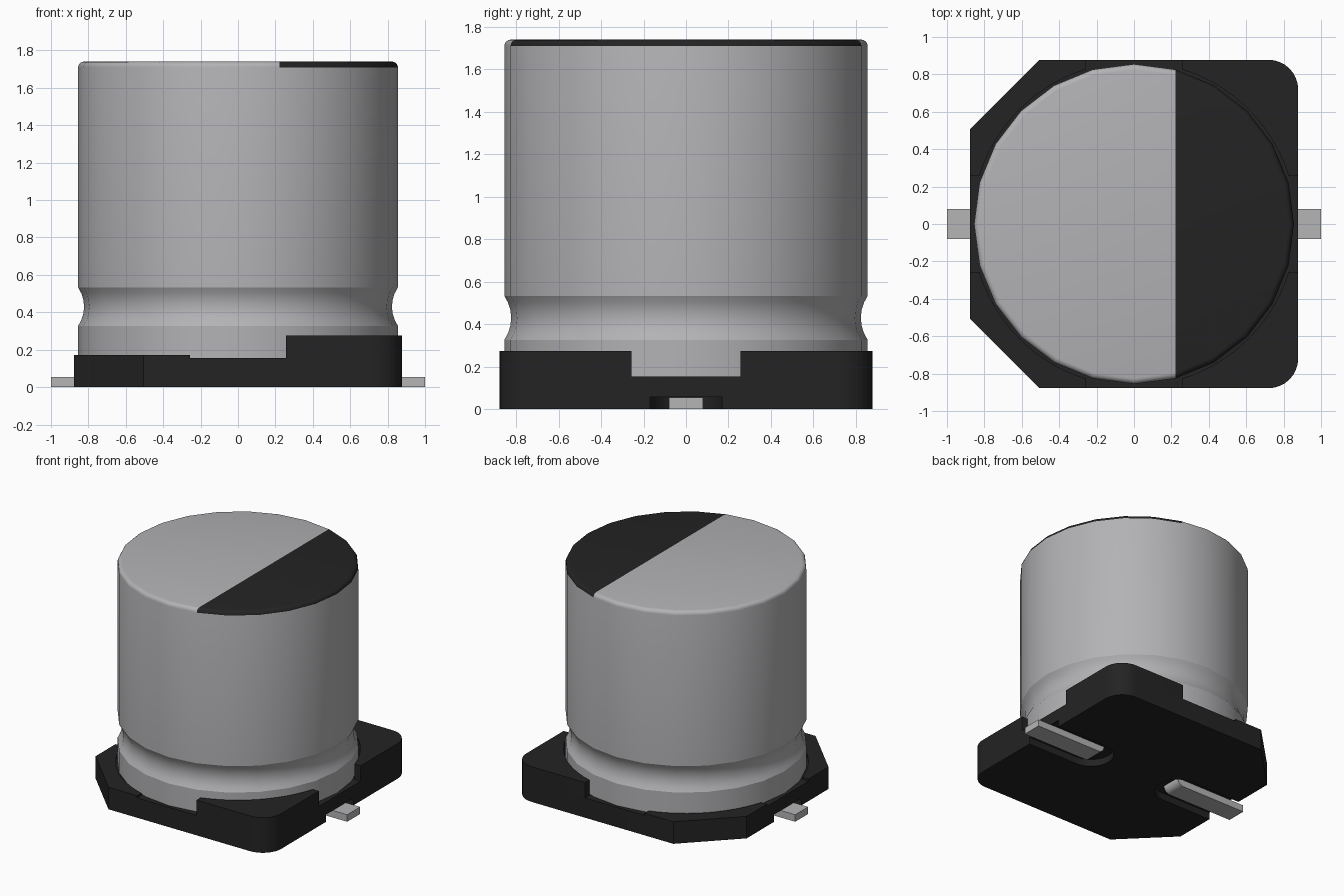
import bpy, bmesh, math

if "Cube" in bpy.data.objects:
    bpy.data.objects.remove(bpy.data.objects["Cube"])

def material(name, rgb):
    m = bpy.data.materials.new(name)
    m.diffuse_color = (*rgb, 1)
    m.use_nodes = True
    m.node_tree.nodes["Principled BSDF"].inputs["Base Color"].default_value = m.diffuse_color
    return m

ALUMINIUM = material("aluminium", (0.45, 0.45, 0.465))
BLACK = material("black plastic", (0.017, 0.017, 0.017))
INK = material("black marking", (0.017, 0.017, 0.017))
TIN = material("tin pin", (0.46, 0.46, 0.47))

def finish(name, bm, *mats):
    bmesh.ops.recalc_face_normals(bm, faces=bm.faces)
    me = bpy.data.meshes.new(name)
    bm.to_mesh(me)
    bm.free()
    ob = bpy.data.objects.new(name, me)
    bpy.context.collection.objects.link(ob)
    for m in mats:
        me.materials.append(m)
    return ob

def smooth(ob, deg):
    bpy.ops.object.select_all(action='DESELECT')
    ob.select_set(True)
    bpy.context.view_layer.objects.active = ob
    bpy.ops.object.shade_smooth_by_angle(angle=math.radians(deg))

def prism(name, pts, mat, start, offset):
    """Extrude a closed outline of 3D points, placed at start, by offset."""
    bm = bmesh.new()
    face = bm.faces.new([bm.verts.new([a + b for a, b in zip(p, start)]) for p in pts])
    ext = bmesh.ops.extrude_face_region(bm, geom=[face])["geom"]
    bmesh.ops.translate(bm, vec=offset, verts=[v for v in ext if isinstance(v, bmesh.types.BMVert)])
    return finish(name, bm, mat)

def arc(cx, cy, r, a0, a1, n):
    return [(cx + r * math.cos(math.radians(a0 + (a1 - a0) * i / n)),
             cy + r * math.sin(math.radians(a0 + (a1 - a0) * i / n))) for i in range(n + 1)]

def flat(pts):
    return [(x, y, 0) for x, y in pts]

# Base dimensions
H, CUT, ROUND = 0.878, 0.505, 0.16
LOW, SLOT, STEP = 0.155, 0.057, 0.257
rounded = arc(H - ROUND, H - ROUND, ROUND, 0, 90, 8)
chamfer = [(-CUT, H), (-H, CUT)]

# Base slab with two rounded slots underneath
outline = rounded + chamfer + [(x, -y) for x, y in reversed(rounded + chamfer)]
slab = prism("base_slab", flat(outline), BLACK, (0, 0, 0), (0, 0, LOW))
for s in (1, -1):
    slot = [(1.1, 0.17)] + arc(0.42, 0, 0.17, 90, 270, 12) + [(1.1, -0.17)]
    cutter = prism("slot_cutter", flat([(s * x, y) for x, y in slot]), BLACK,
                   (0, 0, -0.1), (0, 0, 0.1 + SLOT))
    cutter.hide_render = True
    mod = slab.modifiers.new("slot", 'BOOLEAN')
    mod.operation, mod.solver, mod.object = 'DIFFERENCE', 'EXACT', cutter
    bpy.context.view_layer.objects.active = slab
    bpy.ops.object.modifier_apply(modifier=mod.name)
    bpy.data.objects.remove(cutter)
smooth(slab, 30)

# Raised base corners, hollowed around the can
RC = 0.866
a = math.degrees(math.asin(STEP / RC))
tall = [(H, STEP)] + rounded + [(STEP, H)] + arc(0, 0, RC, 90 - a, a, 12)
short = [(-STEP, H)] + chamfer + [(-H, STEP)] + arc(0, 0, RC, 180 - a, 90 + a, 12)
for side, s in (("back", 1), ("front", -1)):
    for kind, pts, top in (("rounded", tall, 0.275), ("chamfered", short, 0.172)):
        ob = prism(f"{kind}_corner_{side}", flat([(x, s * y) for x, y in pts]), BLACK,
                   (0, 0, LOW), (0, 0, top - LOW))
        smooth(ob, 30)

# Can: lathed profile with a rolled groove and a rounded rim
R, TOP, FIL, SIDES = 0.855, 1.74, 0.03, 24
half, depth = 0.103, 0.032
gr = (half ** 2 + depth ** 2) / (2 * depth)
ga = math.degrees(math.asin(half / gr))
profile = [(R, 0.15)] + arc(R - depth + gr, 0.43, gr, 180 + ga, 180 - ga, 6)
profile += arc(R - FIL, TOP - FIL, FIL, 0, 90, 4)
bm = bmesh.new()
rings = [[bm.verts.new((r * math.cos(2 * math.pi * i / SIDES), r * math.sin(2 * math.pi * i / SIDES), z))
          for i in range(SIDES)] for r, z in profile]
for lo, hi in zip(rings, rings[1:]):
    for i in range(SIDES):
        j = (i + 1) % SIDES
        bm.faces.new((lo[i], lo[j], hi[j], hi[i]))
bm.faces.new(rings[0])
bm.faces.new(rings[-1])

# Polarity marking: split the top and rim, colour the +x part
SPLIT = R * math.sin(math.radians(15))
faces = [f for f in bm.faces if f.calc_center_median().z > TOP - FIL]
geom = faces + list({e for f in faces for e in f.edges}) + list({v for f in faces for v in f.verts})
bmesh.ops.bisect_plane(bm, geom=geom, dist=1e-5, plane_co=(SPLIT, 0, 0), plane_no=(1, 0, 0))
for f in bm.faces:
    c = f.calc_center_median()
    f.material_index = int(c.z > TOP - FIL and c.x > SPLIT)
smooth(finish("can", bm, ALUMINIUM, INK), 25)

# Flat pins with a bent inner end
for side, s in (("right", 1), ("left", -1)):
    bend = arc(0.36 + 0.055, 0.055, 0.055, 180, 270, 6)
    pts = [(s * x, 0, z) for x, z in [(1, 0), (1, 0.055)] + bend]
    smooth(prism(f"pin_{side}", pts, TIN, (0, -0.08, 0), (0, 0.16, 0)), 30)
